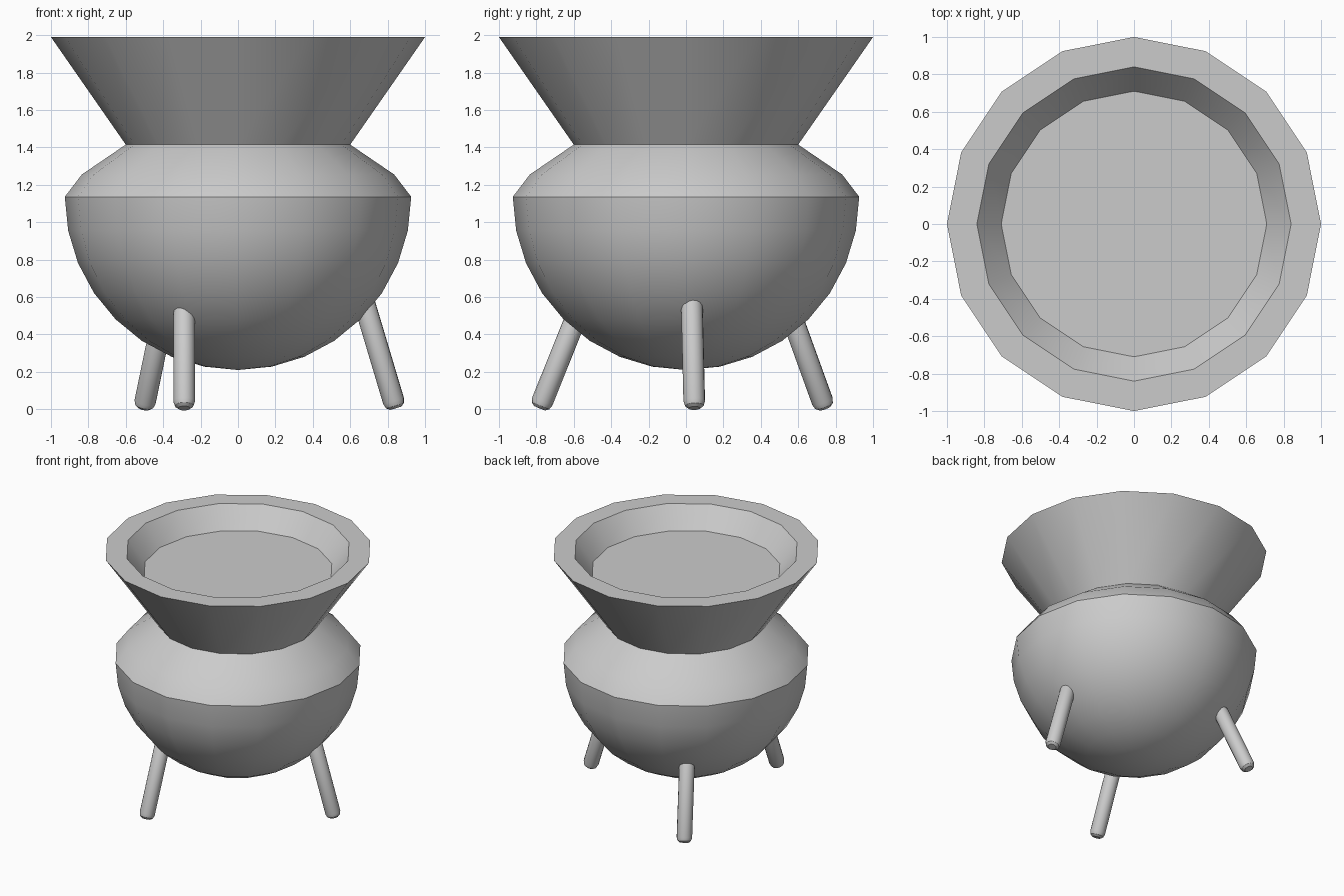
import bpy, bmesh, math
from mathutils import Vector

if "Cube" in bpy.data.objects:
    bpy.data.objects.remove(bpy.data.objects["Cube"], do_unlink=True)

iron = bpy.data.materials.new("grey_iron")
iron.use_nodes = True
grey = (0.6, 0.6, 0.6, 1)
iron.diffuse_color = grey
iron.node_tree.nodes["Principled BSDF"].inputs["Base Color"].default_value = grey


def lathe(name, profile, sides=16):
    """Spin an (r, z) profile about z; r = 0 ends close to a point."""
    bm = bmesh.new()
    verts = [bm.verts.new((r, 0, z)) for r, z in profile]
    edges = [bm.edges.new(pair) for pair in zip(verts, verts[1:])]
    bmesh.ops.spin(bm, geom=verts + edges, axis=(0, 0, 1), cent=(0, 0, 0),
                   angle=math.tau, steps=sides, use_duplicate=False)
    bmesh.ops.remove_doubles(bm, verts=bm.verts, dist=1e-4)
    bmesh.ops.dissolve_degenerate(bm, edges=bm.edges, dist=1e-5)
    bmesh.ops.recalc_face_normals(bm, faces=bm.faces)
    mesh = bpy.data.meshes.new(name)
    bm.to_mesh(mesh)
    bm.free()
    mesh.materials.append(iron)
    obj = bpy.data.objects.new(name, mesh)
    bpy.context.collection.objects.link(obj)
    bpy.ops.object.select_all(action="DESELECT")
    obj.select_set(True)
    bpy.context.view_layer.objects.active = obj
    bpy.ops.object.shade_smooth_by_angle(angle=math.radians(30))
    return obj


# Pot: round bowl, sloping shoulder, flared neck and recessed lid
radius, middle = 0.926, 1.136
bowl = [(radius * math.sin(a), middle - radius * math.cos(a))
        for a in (math.pi / 16 * i for i in range(9))]
shoulder = [(0.835, 1.255), (0.6, 1.415)]
neck = [(1, 1.99), (0.84, 1.99), (0.71, 1.825), (0, 1.825)]
lathe("pot", bowl + shoulder + neck)

# Three splayed legs with rounded feet
leg_lines = {
    "left_leg": ((0.845, 0.045, 0), (0.66, 0.03, 0.62)),
    "front_leg": ((-0.288, -0.785, 0), (-0.288, -0.56, 0.56)),
    "back_leg": ((-0.505, 0.745, 0), (-0.385, 0.535, 0.58)),
}
for name, (foot, top) in leg_lines.items():
    foot, top = Vector(foot), Vector(top)
    span = top - foot
    length = span.length
    foot_end = [(0, 0.005), (0.032, 0.006), (0.05, 0.02), (0.058, 0.045)]
    top_end = [(r, length - z) for r, z in reversed(foot_end)]
    leg = lathe(name, foot_end + top_end)
    leg.rotation_euler = span.to_track_quat("Z", "Y").to_euler()
    leg.location = foot
